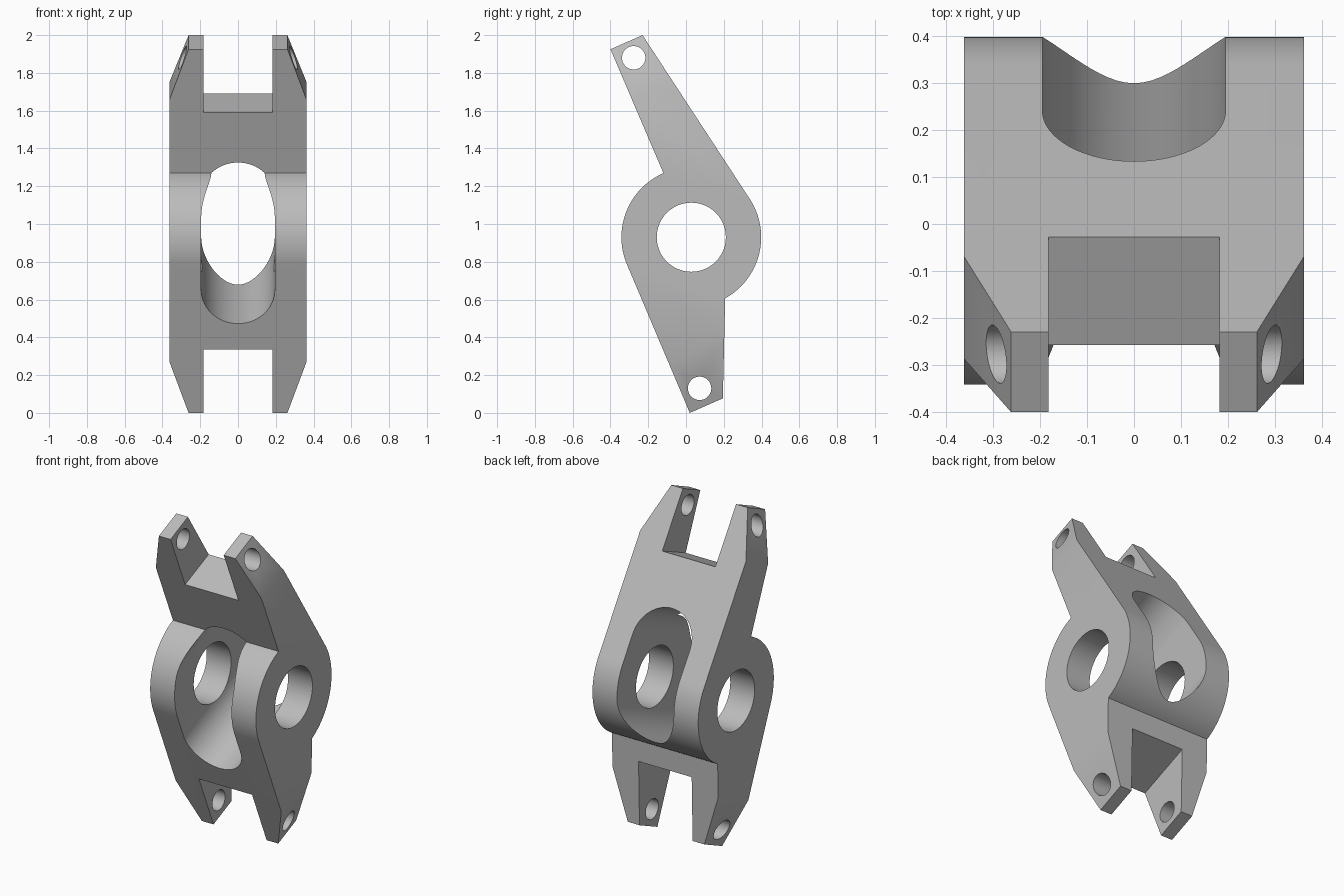
import bpy, bmesh
from math import sin, cos, atan, radians
from mathutils import Vector

cube = bpy.data.objects.get("Cube")
if cube:
    bpy.data.objects.remove(cube)

# Hub centre and the tilted frame shared by both arms
HUB = Vector((0, 0.028, 0.93))
TILT = atan(0.43)
X, Y, Z = Vector((1, 0, 0)), Vector((0, 1, 0)), Vector((0, 0, 1))
ALONG = Vector((0, -sin(TILT), cos(TILT)))
ACROSS = Vector((0, cos(TILT), sin(TILT)))

grey = bpy.data.materials.new("plain grey")
grey.use_nodes = True
colour = (0.5, 0.5, 0.5, 1)
grey.diffuse_color = colour
grey.node_tree.nodes["Principled BSDF"].inputs["Base Color"].default_value = colour


def arc(a, b, radius, start, end, steps):
    angles = [radians(start + (end - start) * i / steps) for i in range(steps + 1)]
    return [(a + radius * cos(t), b + radius * sin(t)) for t in angles]


def prism(name, outline, origin, axis_a, axis_b, depth):
    """Extrude a flat outline both ways along the depth vector."""
    bm = bmesh.new()
    face = bm.faces.new([bm.verts.new(origin + axis_a * a + axis_b * b - depth)
                         for a, b in outline])
    grown = bmesh.ops.extrude_face_region(bm, geom=[face])["geom"]
    bmesh.ops.translate(bm, vec=depth * 2,
                        verts=[v for v in grown if isinstance(v, bmesh.types.BMVert)])
    bmesh.ops.recalc_face_normals(bm, faces=bm.faces)
    mesh = bpy.data.meshes.new(name)
    bm.to_mesh(mesh)
    bm.free()
    mesh.materials.append(grey)
    obj = bpy.data.objects.new(name, mesh)
    bpy.context.collection.objects.link(obj)
    return obj


def carve(body, tool, operation="DIFFERENCE"):
    bpy.context.view_layer.objects.active = body
    mod = body.modifiers.new("carve", "BOOLEAN")
    mod.operation, mod.object, mod.solver = operation, tool, "EXACT"
    bpy.ops.object.modifier_apply(modifier=mod.name)
    bpy.data.objects.remove(tool)


# Side outline: round hub with an upper and a lower arm
side = ([(0.02, 0), (0.195, 0.077)]
        + arc(HUB.y, HUB.z, 0.37, -61, 33.5, 32)
        + [(-0.23, 2.0), (-0.40, 1.925)]
        + arc(HUB.y, HUB.z, 0.37, 113.5, 203, 32))
body = prism("rocker_link", side, Vector(), Y, Z, X * 0.5)

# Face outline: forked ends with tapered outer cheeks
W, GAP, TIP, EXTRA = 0.362, 0.182, 0.262, 0.1
half = []
for end, shoulder, floor in ((-0.85, -0.56, -0.487), (1.083, 0.795, 0.72)):
    beyond = end + (EXTRA if end > 0 else -EXTRA)
    tip = W - (W - TIP) * (beyond - shoulder) / (end - shoulder)
    points = [(GAP, floor), (GAP, beyond), (tip, beyond), (W, shoulder)]
    half += points if end < 0 else points[::-1]
face = half + [(-a, b) for a, b in reversed(half)]
carve(body, prism("face_cutter", face, HUB, X, ALONG, ACROSS), "INTERSECT")

# Rounded slot through the hub
slot = arc(0, 0.236, 0.195, 0, 180, 32) + arc(0, -0.143, 0.195, 180, 360, 32)
carve(body, prism("slot_cutter", slot, HUB, X, ALONG, ACROSS))

# Hub bore and the pin holes in the fork ends
for y, z, radius in ((HUB.y, HUB.z, 0.183), (-0.277, 1.88, 0.062), (0.072, 0.13, 0.062)):
    circle = arc(y, z, radius, 0, 360, 48)[:-1]
    carve(body, prism("hole_cutter", circle, Vector(), Y, Z, X))

# Smooth curved walls, sharp edges
bpy.ops.object.select_all(action="DESELECT")
body.select_set(True)
bpy.context.view_layer.objects.active = body
bpy.ops.object.shade_smooth_by_angle(angle=radians(25))
